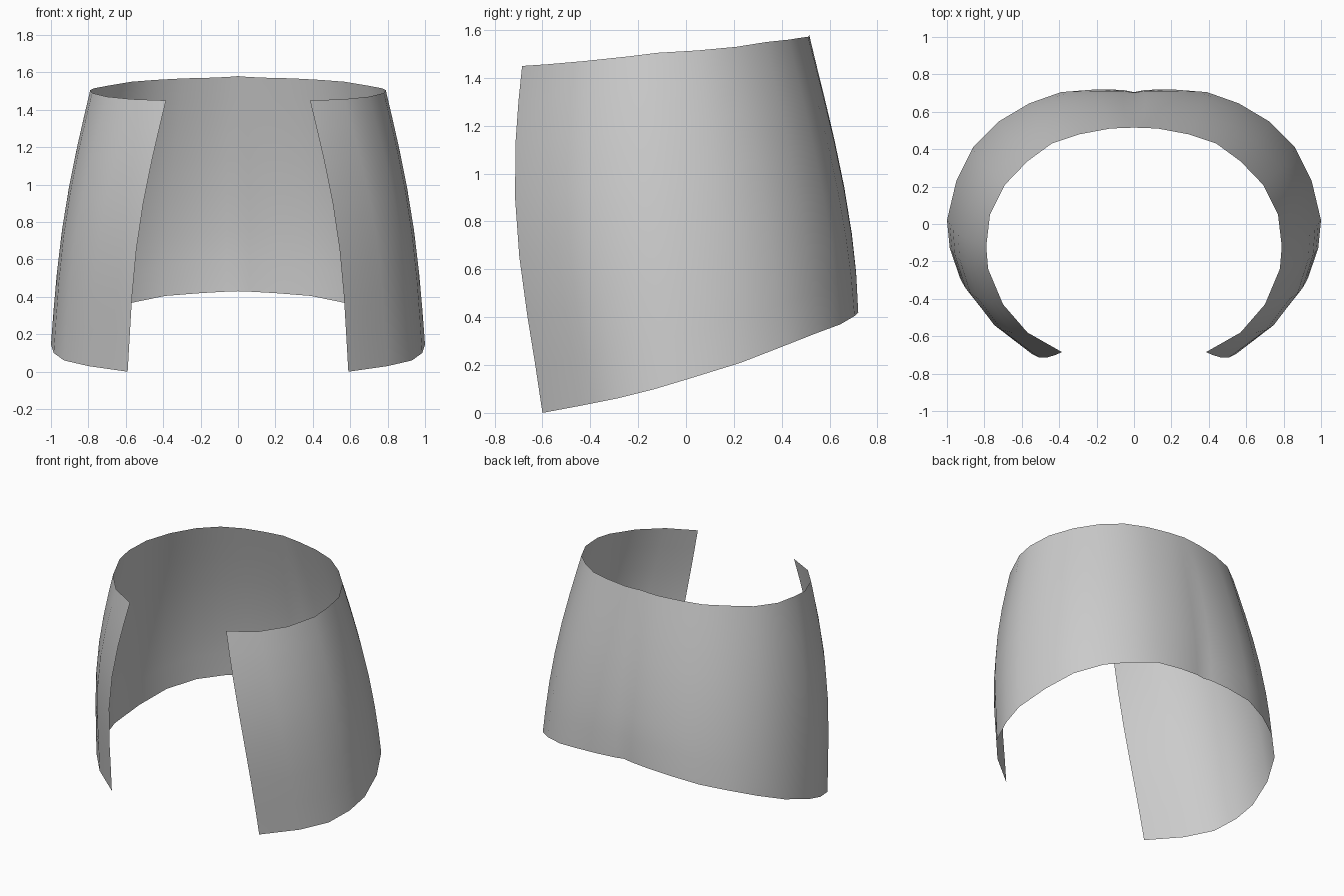
import bpy, math
from mathutils import Vector

if "Cube" in bpy.data.objects:
    bpy.data.objects.remove(bpy.data.objects["Cube"])

# Right half of the lower and upper rims, from front opening to centre back
lower = [(.59, -.60, 0), (.80, -.44, .03), (.93, -.29, .06), (.985, -.13, .10),
         (1, .02, .145), (.95, .23, .21), (.86, .41, .28), (.72, .55, .335),
         (.56, .645, .37), (.39, .705, .405), (.2, .72, .42), (.06, .717, .428), (0, .705, .43)]
upper = [(.385, -.685, 1.45), (.57, -.58, 1.457), (.70, -.43, 1.47), (.78, -.24, 1.49),
         (.79, -.12, 1.505), (.77, .05, 1.515), (.69, .21, 1.53), (.57, .335, 1.55),
         (.44, .43, 1.56), (.29, .48, 1.568), (.13, .51, 1.572), (.05, .514, 1.576), (0, .515, 1.58)]
rows = [0, .14, .28, .45, .62, .78, .9, 1]
n = len(lower)

# Rows between the rims, bulging outward (more toward the front edge)
verts = []
for t in rows:
    for i, (a, b) in enumerate(zip(lower, upper)):
        p = Vector(a).lerp(Vector(b), t)
        k = i / (n - 1)
        amount = .036 + .042 * max(0, 1 - k * 3.5)
        power = 1.15 - .4 * k
        out = Vector((p.x, p.y, 0)).normalized()
        verts.append(p + out * amount * math.sin(math.pi * t ** power))

faces = [(r * n + i, r * n + i + 1, (r + 1) * n + i + 1, (r + 1) * n + i)
         for r in range(len(rows) - 1) for i in range(n - 1)]

# Open wrap-around shell, mirrored across the centre back
mesh = bpy.data.meshes.new("wrap_shell")
mesh.from_pydata(verts, [], faces)
mesh.shade_smooth()
shell = bpy.data.objects.new("wrap_shell", mesh)
bpy.context.collection.objects.link(shell)
mirror = shell.modifiers.new("mirror", 'MIRROR')
mirror.use_clip = True
mirror.merge_threshold = .002
